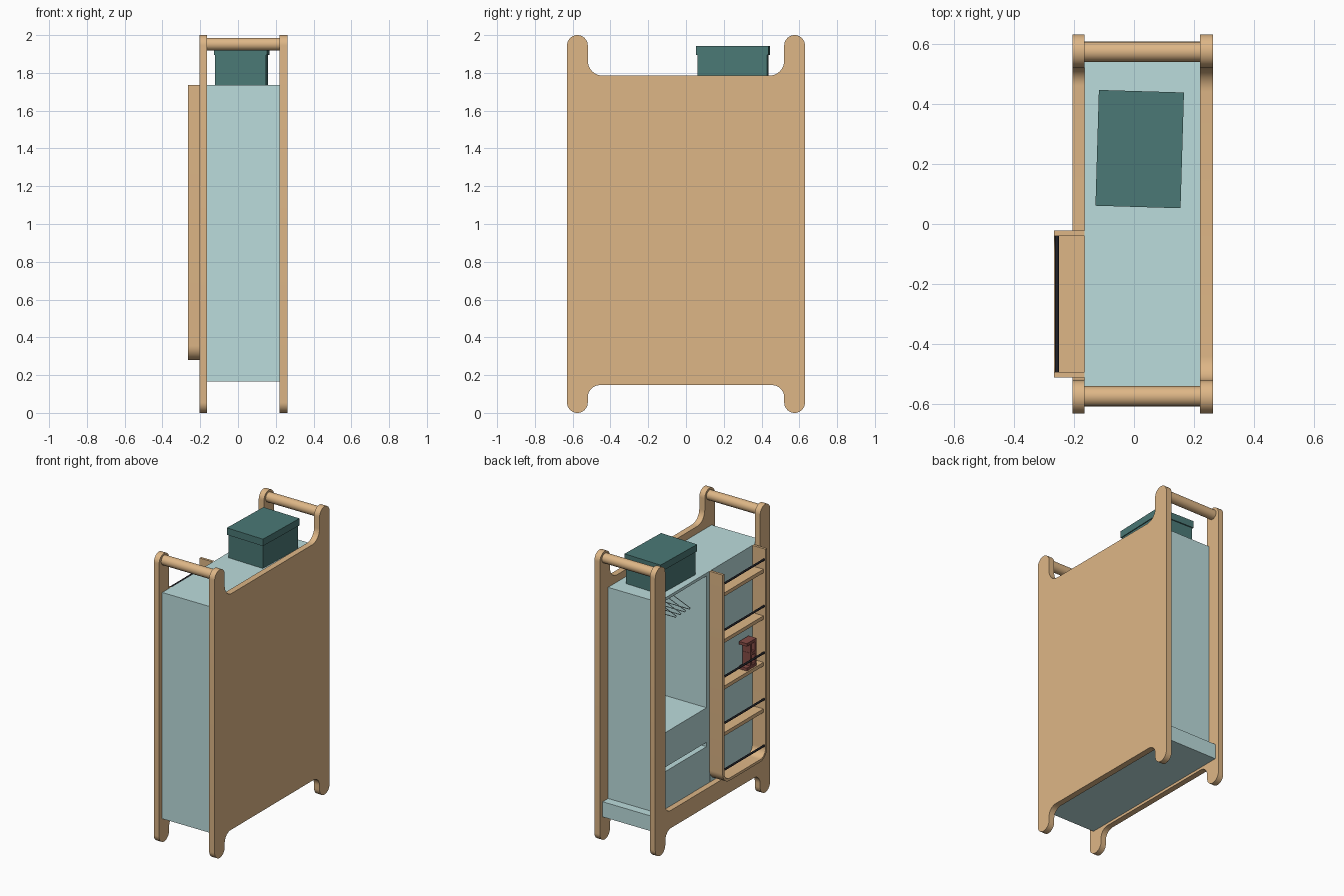
import bpy, bmesh, math
from mathutils import Vector

if "Cube" in bpy.data.objects:
    bpy.data.objects.remove(bpy.data.objects["Cube"])


def material(name, rgb):
    m = bpy.data.materials.new(name)
    m.diffuse_color = (*rgb, 1)
    m.use_nodes = True
    m.node_tree.nodes["Principled BSDF"].inputs["Base Color"].default_value = m.diffuse_color
    return m


WOOD = material("wood", (0.73, 0.47, 0.24))
MINT = material("pale_mint", (0.50, 0.72, 0.72))
TEAL = material("dark_teal", (0.07, 0.19, 0.18))
BLACK = material("black_metal", (0.015, 0.015, 0.02))
RED = material("dark_red", (0.23, 0.07, 0.06))


def add(name, bm, mat):
    bmesh.ops.recalc_face_normals(bm, faces=bm.faces)
    me = bpy.data.meshes.new(name)
    bm.to_mesh(me)
    bm.free()
    ob = bpy.data.objects.new(name, me)
    me.materials.append(mat)
    bpy.context.collection.objects.link(ob)
    return ob


def box(name, x, y, z, mat):
    bm = bmesh.new()
    bmesh.ops.create_cube(bm, size=1)
    for v in bm.verts:
        v.co = Vector([(r[0] + r[1]) / 2 + c * (r[1] - r[0]) for r, c in zip((x, y, z), v.co)])
    return add(name, bm, mat)


def slab(name, outline, x0, x1, mat):
    """Extrude a (y, z) outline from x0 to x1."""
    bm = bmesh.new()
    f = bm.faces.new([bm.verts.new((x0, y, z)) for y, z in outline])
    g = bmesh.ops.extrude_face_region(bm, geom=[f])["geom"]
    bmesh.ops.translate(bm, vec=(x1 - x0, 0, 0), verts=[v for v in g if isinstance(v, bmesh.types.BMVert)])
    return add(name, bm, mat)


def tube(name, points, r, mat, res=6):
    cu = bpy.data.curves.new(name, 'CURVE')
    cu.dimensions = '3D'
    cu.bevel_depth, cu.bevel_resolution, cu.use_fill_caps = r, res, True
    sp = cu.splines.new('POLY')
    sp.points.add(len(points) - 1)
    for p, co in zip(sp.points, points):
        p.co = (*co, 1)
    ob = bpy.data.objects.new(name, cu)
    cu.materials.append(mat)
    bpy.context.collection.objects.link(ob)
    return ob


def arc(cy, cz, r, a0, a1, n=10):
    return [(cy + r * math.cos(math.radians(a0 + (a1 - a0) * i / n)),
             cz + r * math.sin(math.radians(a0 + (a1 - a0) * i / n))) for i in range(n + 1)]


def side_outline(top, r_top):
    """Rounded posts and feet joined by a panel between z = 0.147 and top."""
    inner, post, rb, bottom = 0.52, 0.055, 0.065, 0.147
    half = (arc(inner - rb, bottom - rb, rb, 90, 0)
            + arc(inner + post, post, post, 180, 360, 20)
            + arc(inner + post, 2 - post, post, 0, 180, 20)
            + arc(inner - r_top, top + r_top, r_top, 0, -90))
    return half + [(-y, z) for y, z in reversed(half)]


# side panels and cross bars
slab("right_panel", side_outline(1.785, 0.08), 0.22, 0.262, WOOD)
slab("left_frame", side_outline(0.27, 0.06), -0.205, -0.165, WOOD)
for s, side in ((-1, "front"), (1, "back")):
    tube(side + "_top_bar", [(-0.166, 0.573 * s, 1.952), (0.221, 0.573 * s, 1.952)], 0.034, WOOD)

# cabinet body
X0, X1 = -0.165, 0.22
box("base", (X0, X1), (-0.595, 0.6), (0.165, 0.27), MINT)
box("front_cabinet", (X0, X1), (-0.595, -0.025), (0.27, 1.735), MINT)
box("divider", (X0, X1), (-0.02, 0.01), (0.27, 1.715), MINT)
box("back_wall", (X0, X1), (0.52, 0.54), (0.27, 1.715), MINT)
box("right_wall", (0.2, X1), (0.01, 0.52), (0.27, 1.715), MINT)
box("top_board", (X0, X1), (-0.025, 0.54), (1.715, 1.735), MINT)

# drawers with a grip gap between them
box("lower_drawer", (X0, 0.2), (0.01, 0.52), (0.27, 0.53), MINT)
box("drawer_gap", (X0 + 0.045, 0.2), (0.01, 0.52), (0.53, 0.56), MINT)
box("upper_drawer", (X0, 0.2), (0.01, 0.52), (0.56, 0.8), MINT)

# clothes rail and hangers
tube("clothes_rail", [(0.02, 0.01, 1.675), (0.02, 0.52, 1.675)], 0.008, MINT)
for i in range(4):
    y = 0.17 + 0.05 * i
    hook = [(0.02 + a, y, 1.668 + b) for a, b in arc(0, 0, 0.018, 180, -90, 8)]
    loop = [(0.02, y, 1.62), (-0.15, y, 1.55), (-0.145, y, 1.54), (0.185, y, 1.54), (0.19, y, 1.55), (0.02, y, 1.62)]
    tube("hanger_%d" % (i + 1), hook + loop, 0.003, MINT, 1)

# hanging shelf unit: rounded U-shaped rim
Y0, Y1, ZB, ZT, R, T = -0.51, -0.022, 0.28, 1.735, 0.075, 0.018
rim = ([(Y0, ZT)] + arc(Y0 + R, ZB + R, R, 180, 270) + arc(Y1 - R, ZB + R, R, 270, 360)
       + [(Y1, ZT), (Y1 - T, ZT)]
       + arc(Y1 - R, ZB + R, R - T, 360, 270) + arc(Y0 + R, ZB + R, R - T, 270, 180) + [(Y0 + T, ZT)])
slab("shelf_unit_rim", rim, -0.266, -0.165, WOOD)

# shelves and guard rods
for i in range(5):
    z = 0.3 + 0.323 * i
    if i:
        box("shelf_%d" % i, (-0.25, -0.165), (Y0 + T, Y1 - T), (z - 0.025, z), WOOD)
    tube("guard_rod_%d" % (i + 1), [(-0.256, Y0 + T, z + 0.07), (-0.256, Y1 - T, z + 0.07)], 0.007, BLACK, 2)

# small ornament: an open frame on the middle shelf
z = 0.946
box("ornament_back", (-0.24, -0.18), (-0.43, -0.412), (z, z + 0.19), RED)
box("ornament_post", (-0.24, -0.18), (-0.382, -0.364), (z, z + 0.19), RED)
for k, h in (("bottom", 0), ("middle", 0.09), ("top", 0.17)):
    box("ornament_" + k, (-0.24, -0.18), (-0.412, -0.362 if k == "middle" else -0.325), (z + h, z + h + 0.02), RED)

# storage box with lid, turned slightly
for name, w, d, z0, z1 in (("storage_box", 0.27, 0.37, 1.735, 1.9), ("storage_box_lid", 0.283, 0.385, 1.895, 1.943)):
    ob = box(name, (-w / 2, w / 2), (-d / 2, d / 2), (z0, z1), TEAL)
    ob.location = (0.019, 0.249, 0)
    ob.rotation_euler.z = math.radians(-1.7)

# smooth the rounded edges, keep corners sharp
meshes = [o for o in bpy.context.scene.objects if o.type == 'MESH']
for o in meshes:
    o.select_set(True)
bpy.context.view_layer.objects.active = meshes[0]
bpy.ops.object.shade_smooth_by_angle()
